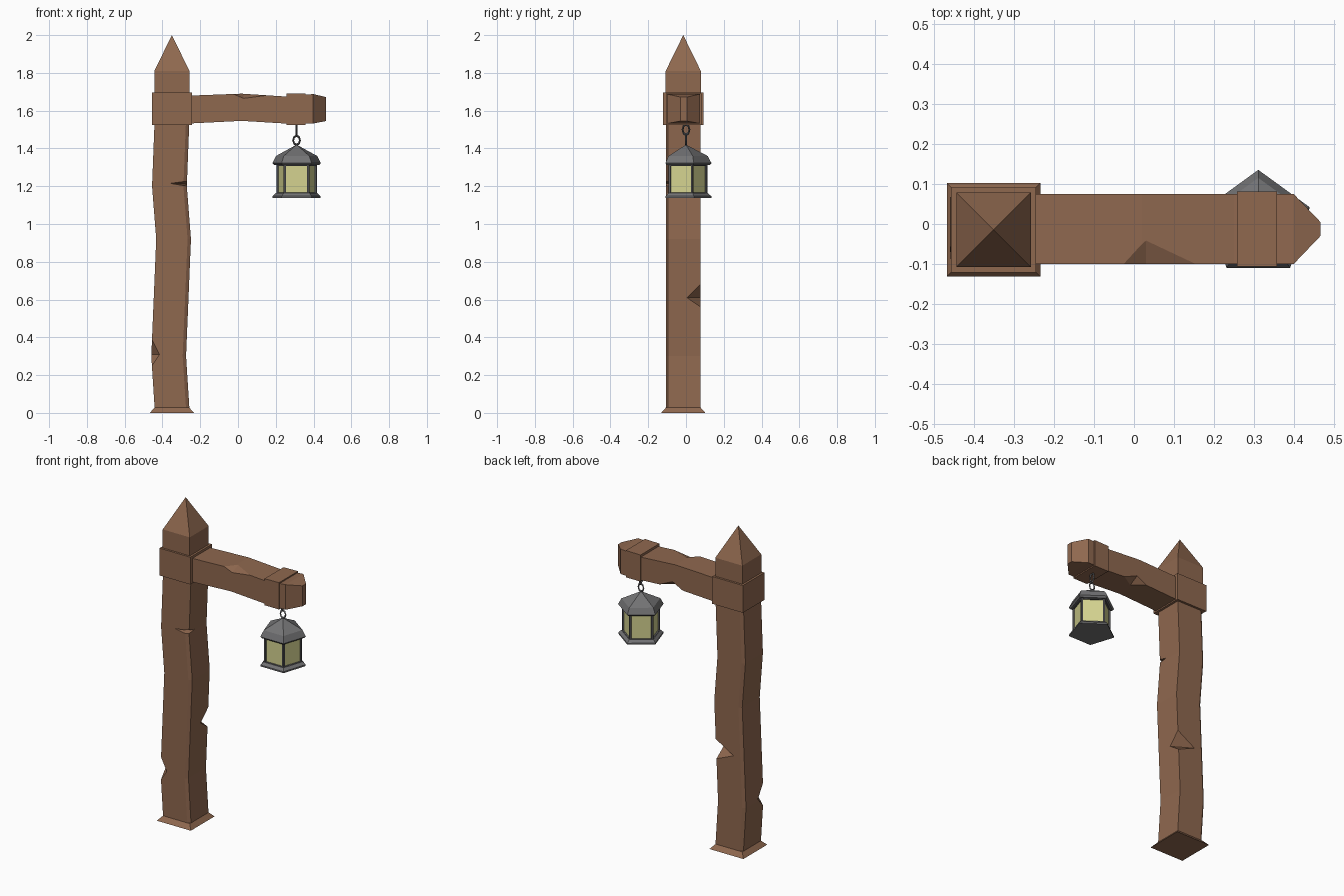
import bpy, bmesh, math
from mathutils import Vector

if "Cube" in bpy.data.objects:
    bpy.data.objects.remove(bpy.data.objects["Cube"])


def mat(name, c):
    m = bpy.data.materials.new(name)
    m.diffuse_color = (*c, 1)
    m.use_nodes = True
    m.node_tree.nodes["Principled BSDF"].inputs["Base Color"].default_value = m.diffuse_color
    return m


WOOD = mat("brown wood", (0.275, 0.138, 0.078))
IRON = mat("grey iron", (0.17, 0.17, 0.175))
FRAME = mat("dark iron", (0.11, 0.11, 0.115))
GLASS = mat("pale yellow glass", (0.66, 0.65, 0.28))


def make(name, bm, *mats):
    bmesh.ops.remove_doubles(bm, verts=bm.verts, dist=1e-5)
    bmesh.ops.recalc_face_normals(bm, faces=bm.faces)
    me = bpy.data.meshes.new(name)
    bm.to_mesh(me)
    bm.free()
    ob = bpy.data.objects.new(name, me)
    bpy.context.collection.objects.link(ob)
    for m in mats:
        me.materials.append(m)
    return ob


def loft(rings):
    """Skin a list of equal-length point rings and cap both ends."""
    bm = bmesh.new()
    vs = [[bm.verts.new(p) for p in r] for r in rings]
    n = len(rings[0])
    for a, b in zip(vs, vs[1:]):
        for i in range(n):
            bm.faces.new((a[i], a[(i + 1) % n], b[(i + 1) % n], b[i]))
    bm.faces.new(vs[0])
    bm.faces.new(vs[-1])
    return bm


PX, PY = -0.35, -0.0145


def square(z, h, cx=PX):
    return [(cx + sx * h, PY + sy * h, z) for sx, sy in ((-1, -1), (1, -1), (1, 1), (-1, 1))]


def notch(ob, a, b, p, q):
    """Chop a V notch whose valley runs a-b and whose mouth runs p-q."""
    a, b, p, q = map(Vector, (a, b, p, q))
    m, d = (a + b) / 2, b - a
    bm = bmesh.new()
    for s in (-1.5, 1.5):
        for o in (Vector(), 2 * (p - m), 2 * (q - m)):
            bm.verts.new(m + s * d + o)
    bmesh.ops.convex_hull(bm, input=bm.verts)
    cut = make("notch_cutter", bm, WOOD)
    cut.hide_render = True
    mod = ob.modifiers.new("notch", 'BOOLEAN')
    mod.operation, mod.solver, mod.object = 'DIFFERENCE', 'EXACT', cut
    bpy.context.view_layer.objects.active = ob
    bpy.ops.object.modifier_apply(modifier=mod.name)
    bpy.data.objects.remove(cut)


# crooked post, chamfered on two opposite corners
def post_ring(z, cx):
    h = 0.092
    return [(cx - h, PY - h, z), (cx + h - 0.018, PY - h, z), (cx + h, PY - h + 0.012, z),
            (cx + h, PY + h, z), (cx - h + 0.018, PY + h, z), (cx - h, PY + h - 0.012, z)]


post = make("post", loft([post_ring(z, x) for z, x in (
    (0.02, -0.349), (0.3, -0.367), (0.92, -0.341), (1.2, -0.363), (1.56, -0.349))]), WOOD)
notch(post, (-0.415, -0.107, 0.31), (-0.46, -0.05, 0.31), (-0.46, -0.107, 0.4), (-0.455, -0.107, 0.25))
notch(post, (-0.36, -0.107, 1.215), (-0.27, -0.04, 1.21), (-0.27, -0.107, 1.227), (-0.27, -0.107, 1.2))
notch(post, (-0.262, 0.005, 0.61), (-0.38, 0.077, 0.61), (-0.262, 0.077, 0.68), (-0.262, 0.077, 0.56))

# flared foot, collar and pointed top
make("foot", loft([square(0, 0.117), square(0.028, 0.092)]), WOOD)
make("collar", loft([square(1.525, 0.106), square(1.695, 0.106)]), WOOD)
make("pointed_top", loft([square(1.69, 0.093), square(1.81, 0.093), square(2.0, 0)]), WOOD)


# cross arm with a wedge-shaped tip
def arm_ring(x, z0, z1, y0=-0.1, y1=0.075):
    return [(x, y0, z0), (x, y1, z0), (x, y1, z1), (x, y0, z1)]


arm = make("cross_arm", loft([
    arm_ring(-0.3, 1.53, 1.678), arm_ring(0.02, 1.546, 1.69), arm_ring(0.25, 1.532, 1.675),
    arm_ring(0.398, 1.532, 1.688), arm_ring(0.465, 1.545, 1.672, -0.03, 0.005)]), WOOD)
notch(arm, (0.03, -0.035, 1.692), (0.03, -0.1, 1.665), (-0.03, -0.1, 1.69), (0.16, -0.1, 1.682))
notch(arm, (0.04, 0.015, 1.545), (0.04, 0.075, 1.58), (-0.03, 0.075, 1.543), (0.13, 0.075, 1.54))
make("arm_band", loft([arm_ring(0.257, 1.525, 1.69, -0.106, 0.081),
                       arm_ring(0.357, 1.525, 1.692, -0.106, 0.081)]), WOOD)

# chain links, turned at right angles to each other
LX = 0.31
for name, z, half, turn in (("lower_link", 1.443, 0.031, 0), ("upper_link", 1.5, 0.036, math.pi / 2)):
    bpy.ops.mesh.primitive_torus_add(major_segments=8, minor_segments=4, major_radius=0.018,
                                     minor_radius=0.005, location=(LX, 0, z),
                                     rotation=(math.pi / 2, 0, turn))
    link = bpy.context.object
    link.name = name
    link.scale = (1, half / 0.023, 1)
    link.data.materials.append(FRAME)


# five-sided lantern
def penta(z, r):
    return [(LX + r * math.cos(math.radians(90 + 72 * k)), r * math.sin(math.radians(90 + 72 * k)), z)
            for k in range(5)]


make("lantern_roof", loft([penta(1.312, 0.125), penta(1.322, 0.135), penta(1.36, 0.115),
                           penta(1.42, 0)]), IRON)
make("lantern_base", loft([penta(1.138, 0.134), penta(1.147, 0.134), penta(1.163, 0.116)]), IRON)
body = loft([penta(1.155, 0.113), penta(1.318, 0.113)])
bmesh.ops.recalc_face_normals(body, faces=body.faces)
panes = [f for f in body.faces if abs(f.normal.z) < 0.5]
bmesh.ops.inset_individual(body, faces=panes, thickness=0.014, depth=0)
bmesh.ops.inset_individual(body, faces=panes, thickness=0.001, depth=-0.008)
for f in panes:
    f.material_index = 1
make("lantern_body", body, FRAME, GLASS)
